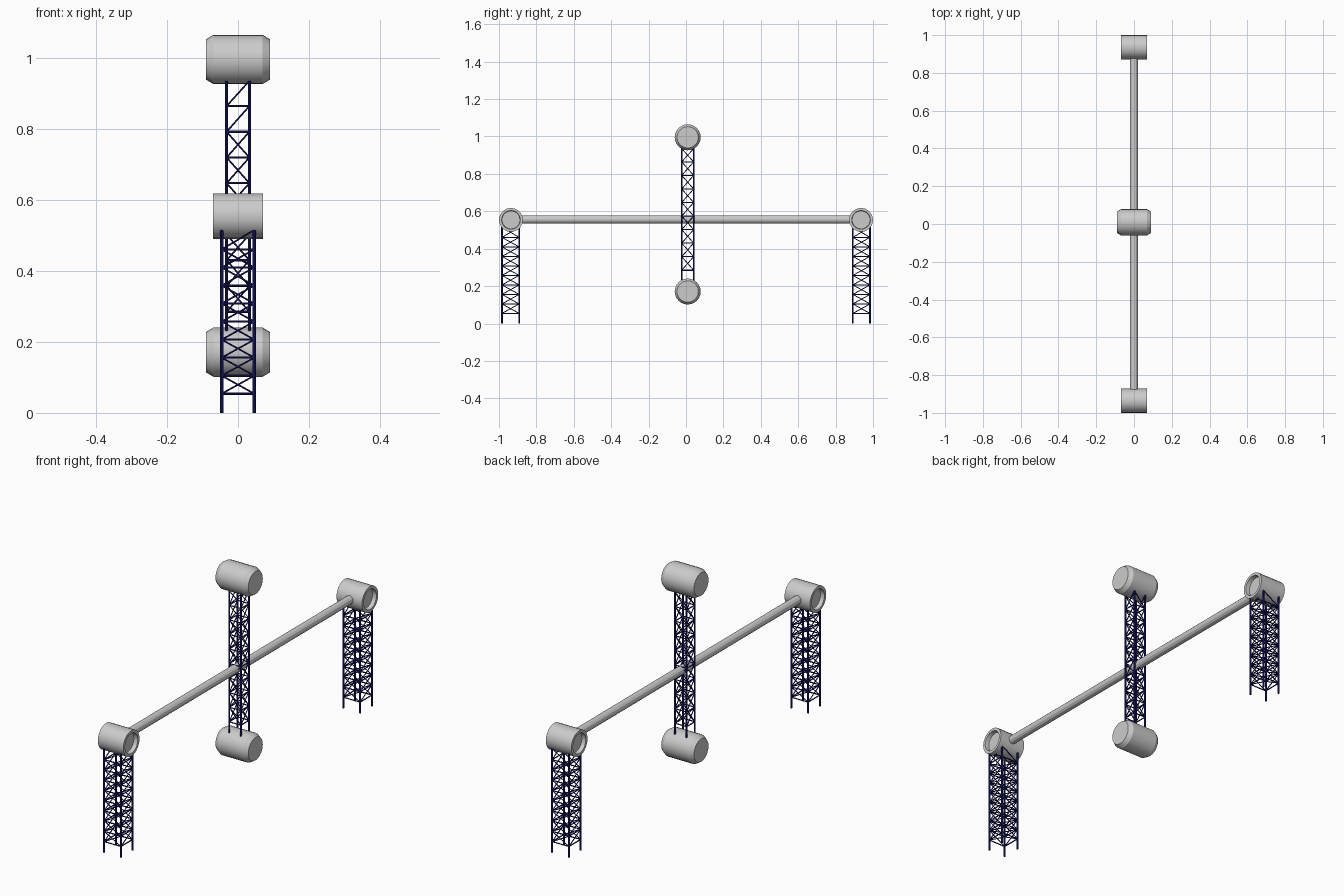
import bpy, bmesh, math
from mathutils import Vector, Matrix

if "Cube" in bpy.data.objects:
    bpy.data.objects.remove(bpy.data.objects["Cube"])

blue = bpy.data.materials.new("dark_blue")
blue.diffuse_color = (0.01, 0.01, 0.16, 1)
blue.use_nodes = True
blue.node_tree.nodes["Principled BSDF"].inputs["Base Color"].default_value = blue.diffuse_color


def finish(bm, name, mat=None, smooth=None):
    bmesh.ops.recalc_face_normals(bm, faces=bm.faces)
    me = bpy.data.meshes.new(name)
    bm.to_mesh(me)
    bm.free()
    ob = bpy.data.objects.new(name, me)
    bpy.context.collection.objects.link(ob)
    if mat:
        me.materials.append(mat)
    if smooth:
        bpy.ops.object.select_all(action='DESELECT')
        bpy.context.view_layer.objects.active = ob
        ob.select_set(True)
        bpy.ops.object.shade_smooth_by_angle(angle=math.radians(smooth))
    return ob


def rod(bm, a, b, r, sides=6):
    a, b = Vector(a), Vector(b)
    d = b - a
    m = Matrix.Translation((a + b) / 2) @ d.to_track_quat('Z', 'Y').to_matrix().to_4x4()
    bmesh.ops.create_cone(bm, cap_ends=True, segments=sides, radius1=r, radius2=r,
                          depth=d.length, matrix=m)


def drum(name, profile, y, z, sides, smooth):
    """Lathe (x, radius) points around the x axis and cap both ends."""
    bm = bmesh.new()
    rings = []
    for x, r in profile:
        rings.append([bm.verts.new((x, y + r * math.cos(t), z + r * math.sin(t)))
                      for t in (2 * math.pi * i / sides for i in range(sides))])
    for p, q in zip(rings, rings[1:]):
        for i in range(sides):
            j = (i + 1) % sides
            bm.faces.new((p[i], p[j], q[j], q[i]))
    bm.faces.new(rings[0])
    bm.faces.new(rings[-1])
    return finish(bm, name, smooth=smooth)


def lattice(name, y, half, z0, z1, levels, post_r, bar_r, single_top=0):
    """Square truss: four posts, rungs at each level, crossed braces between."""
    bm = bmesh.new()
    corners = [(-half, y - half), (half, y - half), (half, y + half), (-half, y + half)]
    for c in corners:
        rod(bm, (*c, z0), (*c, z1), post_r, 8)
    for k in range(4):
        a, b = corners[k], corners[(k + 1) % 4]
        if k >= 2:                      # opposite faces share the same direction
            a, b = b, a
        for z in levels:
            rod(bm, (*a, z), (*b, z), bar_r)
        tops = levels[1:] + [z1]
        for i, (lo, hi) in enumerate(zip(levels, tops)):
            rod(bm, (*a, lo), (*b, hi), bar_r * 0.8)
            if k % 2 or i < len(levels) - single_top:
                rod(bm, (*b, lo), (*a, hi), bar_r * 0.8)
    return finish(bm, name, blue)


# long horizontal beam
bm = bmesh.new()
rod(bm, (0, -0.9, 0.556), (0, 0.9, 0.556), 0.021, 12)
finish(bm, "beam")

# end drums with recessed faces, standing on lattice legs
end_profile = [(-0.05, 0.048), (-0.07, 0.05), (-0.07, 0.064),
               (0.07, 0.064), (0.07, 0.05), (0.05, 0.048)]
for side, s in (("front", -1), ("back", 1)):
    drum(side + "_drum", end_profile, s * 0.936, 0.554, 20, 30)
    lattice(side + "_leg", s * 0.938, 0.046, 0, 0.515,
            [0.054 + 0.0508 * i for i in range(9)], 0.0045, 0.003, 1)

# central lattice tower with a chamfered drum at each end
cy = 0.009
lattice("tower", cy, 0.032, 0.225, 0.935,
        [0.285 + 0.0724 * i for i in range(9)], 0.004, 0.003, 2)
mid_profile = [(-0.09, 0.057), (-0.069, 0.0695), (0.069, 0.0695), (0.09, 0.057)]
for name, z in (("upper_drum", 0.9955), ("lower_drum", 0.171)):
    drum(name, mid_profile, cy, z, 24, 25)
